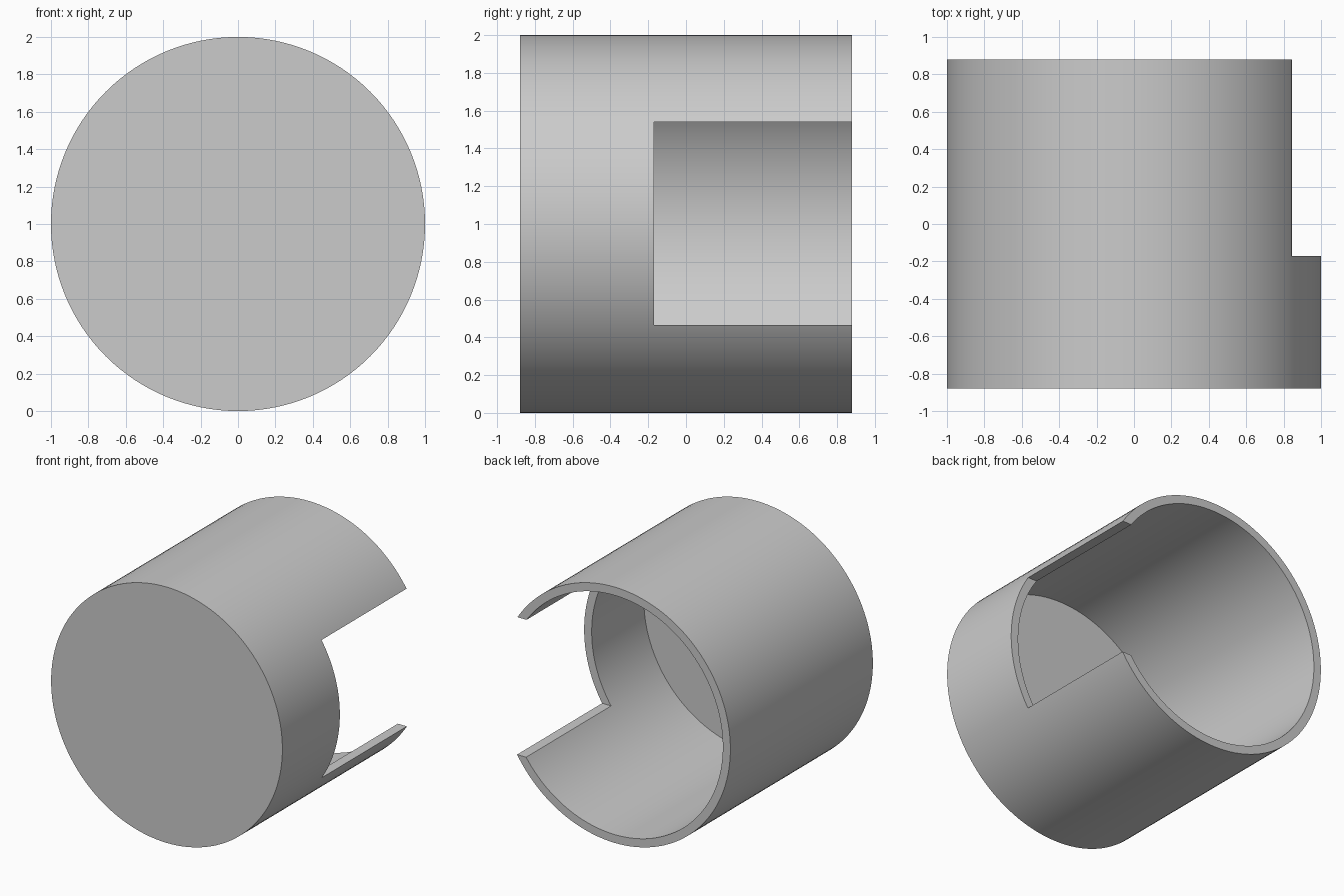
import bpy
import bmesh
import math
from mathutils import Matrix, Vector

if "Cube" in bpy.data.objects:
    bpy.data.objects.remove(bpy.data.objects["Cube"], do_unlink=True)

RADIUS, HALF_LENGTH, WALL, SEGMENTS = 1.0, 0.88, 0.065, 128
NOTCH_FRONT, NOTCH_LOW, NOTCH_HIGH = -0.17, 0.465, 1.54

grey = bpy.data.materials.new("plain grey")
grey.use_nodes = True
colour = (0.6, 0.6, 0.6, 1)
grey.diffuse_color = colour
grey.node_tree.nodes["Principled BSDF"].inputs["Base Color"].default_value = colour


def add_object(name, bm):
    bmesh.ops.recalc_face_normals(bm, faces=bm.faces)
    mesh = bpy.data.meshes.new(name)
    bm.to_mesh(mesh)
    bm.free()
    obj = bpy.data.objects.new(name, mesh)
    bpy.context.collection.objects.link(obj)
    return obj


# Cup lying on its side: closed at the front, open at the back
bm = bmesh.new()
inner = RADIUS - WALL
floor = -HALF_LENGTH + WALL
profile = [(0, -HALF_LENGTH), (RADIUS, -HALF_LENGTH), (RADIUS, HALF_LENGTH),
           (inner, HALF_LENGTH), (inner, floor), (0, floor)]
verts = [bm.verts.new((r, y, 1)) for r, y in profile]
edges = [bm.edges.new(pair) for pair in zip(verts, verts[1:])]
bmesh.ops.spin(bm, geom=verts + edges, cent=(0, 0, 1), axis=(0, 1, 0),
               angle=math.tau, steps=SEGMENTS, use_merge=False)
bmesh.ops.remove_doubles(bm, verts=bm.verts, dist=0.0001)
cup = add_object("open_cup", bm)
cup.data.materials.append(grey)

# Box that cuts the notch through the left wall, out to the open rim
bm = bmesh.new()
low = Vector((0.3, NOTCH_FRONT, NOTCH_LOW))
high = Vector((1.2, HALF_LENGTH + 0.2, NOTCH_HIGH))
bmesh.ops.create_cube(bm, size=1, matrix=Matrix.Translation((low + high) / 2)
                      @ Matrix.Diagonal((*(high - low), 1)))
cutter = add_object("notch_cutter", bm)

cut = cup.modifiers.new("side notch", 'BOOLEAN')
cut.operation = 'DIFFERENCE'
cut.solver = 'EXACT'
cut.object = cutter

# Apply the cut, then smooth the curved walls
bpy.ops.object.select_all(action='DESELECT')
cup.select_set(True)
bpy.context.view_layer.objects.active = cup
bpy.ops.object.modifier_apply(modifier=cut.name)
bpy.data.objects.remove(cutter, do_unlink=True)
bpy.ops.object.shade_smooth_by_angle(angle=math.radians(30))
